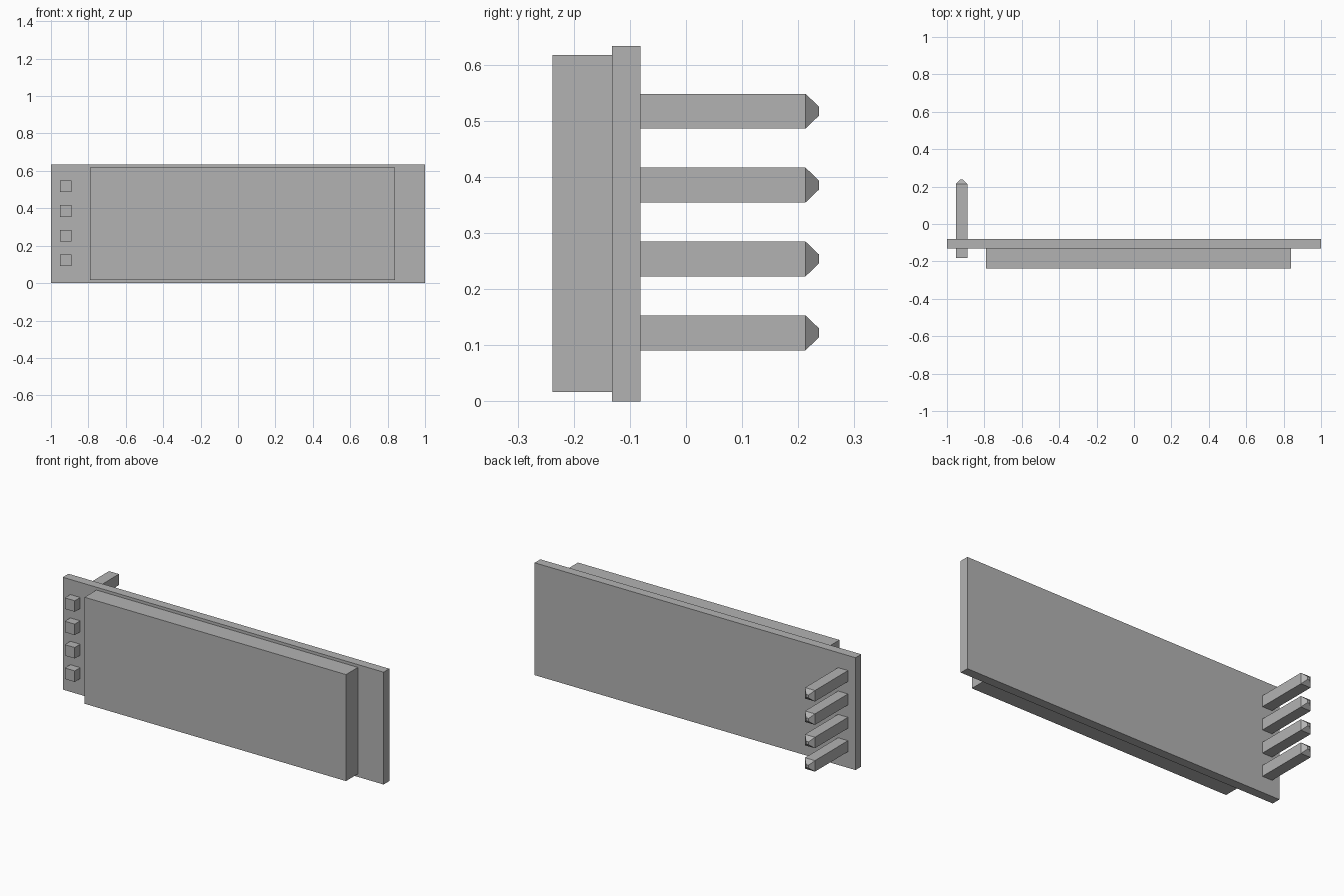
import bpy, bmesh

if "Cube" in bpy.data.objects:
    bpy.data.objects.remove(bpy.data.objects["Cube"])

grey = bpy.data.materials.new("plain grey")
grey.diffuse_color = (0.45, 0.45, 0.45, 1)
grey.use_nodes = True
grey.node_tree.nodes["Principled BSDF"].inputs["Base Color"].default_value = grey.diffuse_color


def finish(name, bm):
    bmesh.ops.recalc_face_normals(bm, faces=bm.faces[:])
    mesh = bpy.data.meshes.new(name)
    bm.to_mesh(mesh)
    bm.free()
    mesh.materials.append(grey)
    obj = bpy.data.objects.new(name, mesh)
    bpy.context.collection.objects.link(obj)


def box(name, x0, x1, y0, y1, z0, z1):
    bm = bmesh.new()
    bmesh.ops.create_cube(bm, size=1)
    for v in bm.verts:
        v.co = ((x0 + x1) / 2 + v.co.x * (x1 - x0),
                (y0 + y1) / 2 + v.co.y * (y1 - y0),
                (z0 + z1) / 2 + v.co.z * (z1 - z0))
    finish(name, bm)


def pin(name, x, z):
    # Square rings along y: stub end, shoulder, blunt point
    bm = bmesh.new()
    rings = []
    for y, r in ((-0.181, 0.031), (0.213, 0.031), (0.237, 0.008)):
        rings.append([bm.verts.new((x + sx * r, y, z + sz * r))
                      for sx, sz in ((-1, -1), (1, -1), (1, 1), (-1, 1))])
    for a, b in zip(rings, rings[1:]):
        for i in range(4):
            j = (i + 1) % 4
            bm.faces.new((a[i], a[j], b[j], b[i]))
    bm.faces.new(rings[0])
    bm.faces.new(rings[-1])
    finish(name, bm)


# Circuit board and display block on its front
box("circuit_board", -1, 1, -0.132, -0.081, 0, 0.633)
box("display_block", -0.79, 0.84, -0.238, -0.132, 0.017, 0.617)

# Row of four header pins through the left edge
for i in range(4):
    pin(f"header_pin_{i + 1}", -0.922, 0.122 + i * 0.1317)
